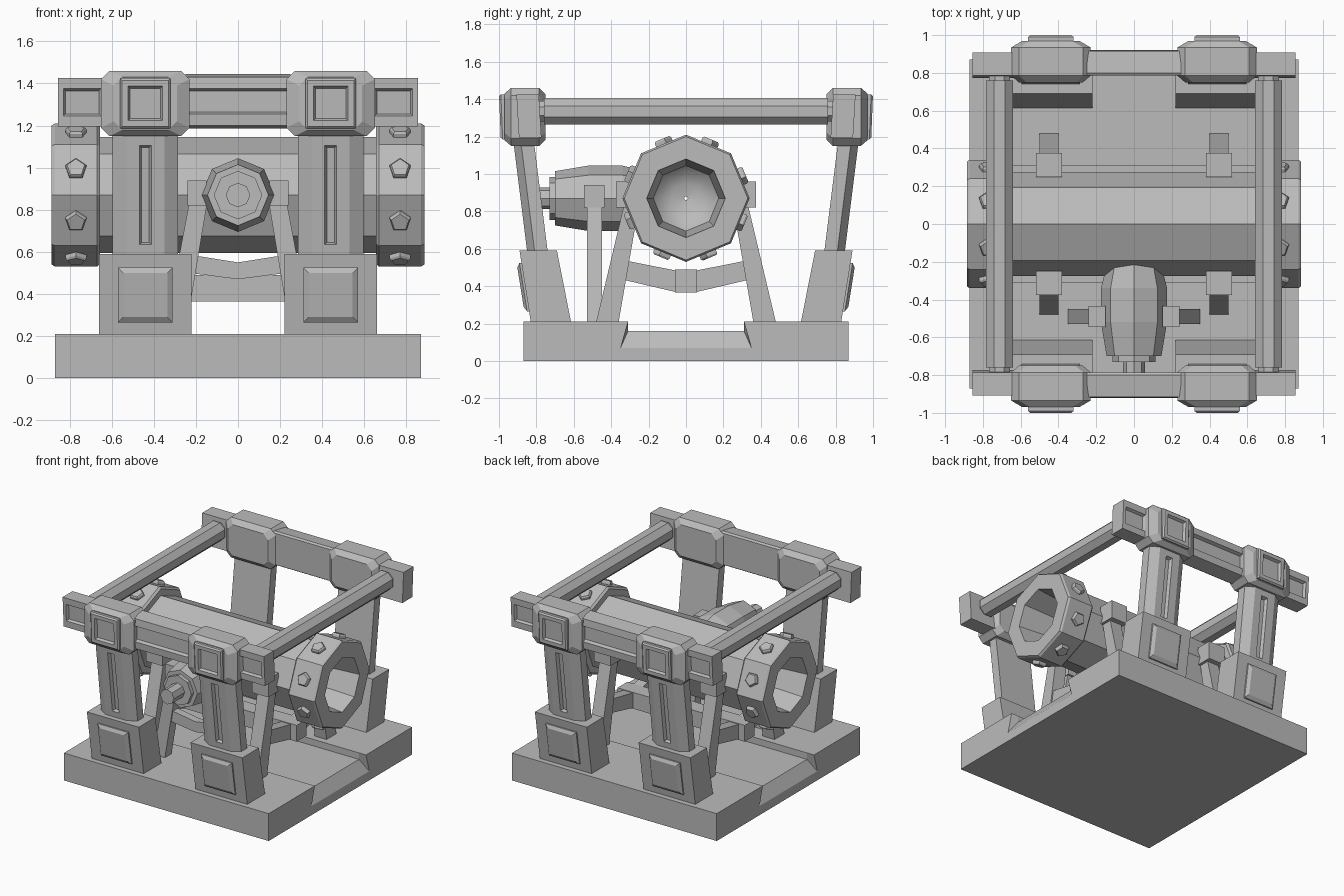
import bpy, bmesh, math
from mathutils import Vector

cube = bpy.data.objects.get("Cube")
if cube:
    bpy.data.objects.remove(cube, do_unlink=True)

grey = bpy.data.materials.new("plain_grey")
grey.use_nodes = True
tint = (0.5, 0.5, 0.5, 1)
grey.diffuse_color = tint
grey.node_tree.nodes["Principled BSDF"].inputs["Base Color"].default_value = tint


def loft(name, rings, sx=1, sy=1, caps=True, smooth=False):
    """Skin a list of equal-length rings; sx and sy mirror the part."""
    bm = bmesh.new()
    loops = [[bm.verts.new((x * sx, y * sy, z)) for x, y, z in r] for r in rings]
    for a, b in zip(loops, loops[1:]):
        for i in range(len(a)):
            j = (i + 1) % len(a)
            bm.faces.new((a[i], a[j], b[j], b[i]))
    if caps:
        bm.faces.new(loops[0])
        bm.faces.new(loops[-1])
    bmesh.ops.recalc_face_normals(bm, faces=bm.faces)
    mesh = bpy.data.meshes.new(name)
    bm.to_mesh(mesh)
    bm.free()
    mesh.materials.append(grey)
    for p in mesh.polygons:
        p.use_smooth = smooth
    obj = bpy.data.objects.new(name, mesh)
    bpy.context.collection.objects.link(obj)
    return obj


def rect(cx, cz, hx, hz, y, lean=0.0):
    """Upright rectangle facing y; lean pushes its top outward."""
    return [(cx + a * hx, y - lean * b * hz, cz + b * hz)
            for a, b in ((-1, -1), (1, -1), (1, 1), (-1, 1))]


def cut_rect(cx, cz, hx, hz, y, c):
    """Upright rectangle with cut corners."""
    p = [(hx - c, hz), (hx, hz - c), (hx, c - hz), (hx - c, -hz)]
    p += [(-x, -z) for x, z in p]
    return [(cx + x, y, cz + z) for x, z in p]


def box(name, x, y, z, sx=1, sy=1):
    ring = lambda h: [(x[0], y[0], h), (x[1], y[0], h), (x[1], y[1], h), (x[0], y[1], h)]
    return loft(name, [ring(z[0]), ring(z[1])], sx, sy)


def prism_x(name, profile, x0, x1, sx=1, sy=1):
    return loft(name, [[(x, y, z) for y, z in profile] for x in (x0, x1)], sx, sy)


def prism_y(name, profile, y0, y1, sx=1):
    return loft(name, [[(x, y, z) for x, z in profile] for y in (y0, y1)], sx)


def octagon(pos, r, axis):
    pts = []
    for i in range(8):
        a = i * math.pi / 4
        u, z = r * math.sin(a), AXLE + r * math.cos(a)
        pts.append((pos, u, z) if axis == "x" else (u, pos, z))
    return pts


AXLE = 0.87
POST = 0.44

# Base slab with a channel that dips at both ends
def slab(x, c, z):
    return [(x, u, v) for u, v in ((-.87, 0), (.87, 0), (.87, .21), (.31, .21),
                                   (c, z), (-c, z), (-.31, .21), (-.87, .21))]

loft("base", [slab(-.87, .35, .07), slab(-.81, .31, .16),
              slab(.81, .31, .16), slab(.87, .35, .07)])

# Four corner columns: foot, panel, post, head and face frame
for sx in (1, -1):
    for sy in (1, -1):
        prism_x("foot", [(-.83, .21), (-.89, .59), (-.69, .59), (-.615, .21)],
                .22, .66, sx, sy)
        loft("foot_panel", [rect(POST, .395, .13, .13, -.85, .16),
                            rect(POST, .395, .13, .13, -.87, .16),
                            rect(POST, .395, .105, .105, -.885, .16)], sx, sy)
        loft("post", [rect(POST, .87, w, h, y, .125) for w, h, y in (
            (.155, .31, -.775), (.155, .31, -.845), (.09, .31, -.885),
            (.028, .235, -.885), (.018, .225, -.86))], sx, sy)
        loft("head", [cut_rect(POST, 1.305, w, h, y, .04) for w, h, y in (
            (.17, .12, -.75), (.21, .155, -.785), (.21, .155, -.935),
            (.15, .125, -.97))], sx, sy)
        loft("head_frame", [rect(POST, 1.305, w, w, y, .04) for w, y in (
            (.12, -.95), (.12, -.985), (.11, -.995), (.082, -.995), (.072, -.975))], sx, sy)
        # Beam ends with a sunken panel
        loft("beam_end", [rect(.74, 1.31, w, h, y, .06) for w, h, y in (
            (.115, .115, -.78), (.115, .115, -.9), (.09, .065, -.9), (.08, .055, -.88))], sx, sy)

# Middle beams with a sunken panel
for sy in (1, -1):
    loft("beam", [rect(0, 1.315, w, h, y) for w, h, y in (
        (.25, .12, -.785), (.25, .13, -.8), (.25, .115, -.915),
        (.25, .06, -.92), (.24, .05, -.895))], 1, sy)

# Long side rails with collars
for sx in (1, -1):
    for name, r, y in (("side_rail", .077, .76), ("rail_collar", .06, .79)):
        ring = lambda p: [(.712 + r * math.sin((i + .5) * math.pi / 4), p,
                           1.335 + r * math.cos((i + .5) * math.pi / 4)) for i in range(8)]
        loft(name, [ring(-y), ring(y)], sx)

# Horizontal barrel with bored collars at the ends
loft("barrel", [octagon(-.66, .275, "x"), octagon(.66, .275, "x")], caps=False)
for sx in (1, -1):
    loft("barrel_collar", [octagon(x, r, "x") for x, r in (
        (.655, .26), (.655, .325), (.67, .34), (.87, .34), (.885, .33),
        (.885, .21), (.55, .175))], sx, caps=False)
    loft("bore_dish", [octagon(x, r, "x") for x, r in (
        (.55, .176), (.51, .14), (.485, .08), (.475, .01))], sx, caps=False, smooth=True)
    # Five-sided bolts on every collar facet
    for k in range(8):
        a = (k + .5) * math.pi / 4
        out = Vector((0, math.sin(a), math.cos(a)))
        side = Vector((0, math.cos(a), -math.sin(a)))
        rings = []
        for d, r in ((.30, .052), (.332, .052), (.342, .044)):
            c = Vector((.77, 0, AXLE)) + out * d
            rings.append([tuple(c + Vector((1, 0, 0)) * r * math.sin(t) + side * r * math.cos(t))
                          for t in (j * math.tau / 5 for j in range(5))])
        loft("collar_bolt", rings, sx)

# Barrel cradles: sloping legs, dipping tie and clamp blocks
for sx in (1, -1):
    for sy in (1, -1):
        prism_x("cradle_leg", [(.36, .21), (.48, .21), (.33, .84), (.25, .84)],
                .4, .5, sx, sy)
        prism_x("cradle_tie", [(0, .37), (0, .49), (.06, .485), (.34, .54), (.36, .44), (.06, .37)],
                .41, .49, sx, sy)
        box("cradle_clamp", (.38, .52), (.25, .375), (.82, .96), sx, sy)
box("cradle_spine", (-.54, .54), (-.06, .06), (.365, .49))

# Motor with stepped nose and shaft
loft("motor", [octagon(y, r, "y") for y, r in (
    (-.86, .058), (-.73, .058), (-.73, .115), (-.7, .115), (-.7, .145),
    (-.52, .175), (-.34, .175), (-.2, .14))])

# Motor stand
for sx in (1, -1):
    prism_y("motor_leg", [(.25, .21), (.35, .21), (.225, .87), (.14, .87)], -.53, -.45, sx)
    prism_y("motor_tie", [(0, .47), (0, .55), (.22, .585), (.23, .5)], -.52, -.46, sx)
    box("motor_clamp", (.15, .24), (-.545, -.435), (.82, .94), sx)
